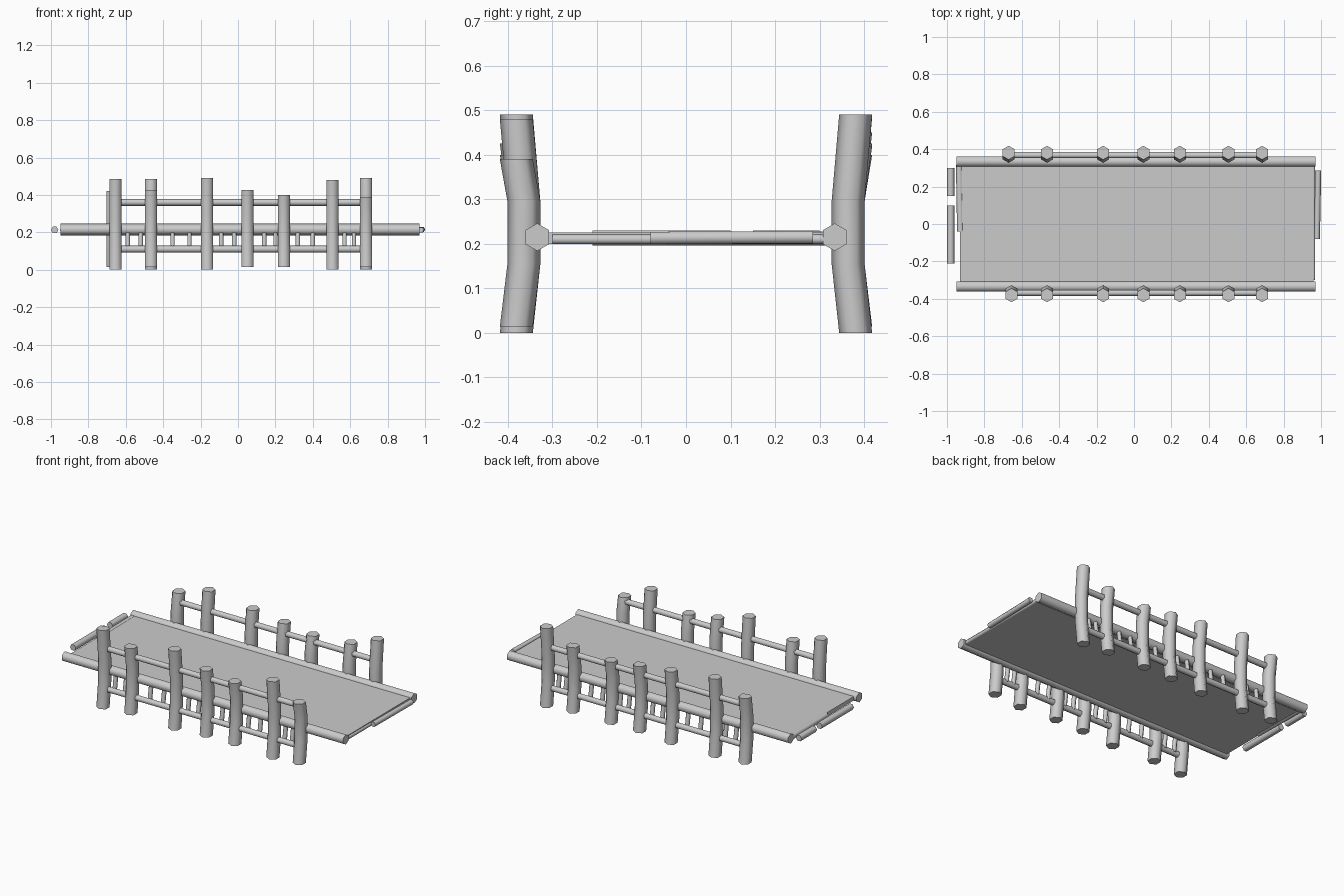
import bpy, bmesh, math
from mathutils import Vector

cube = bpy.data.objects.get("Cube")
if cube:
    bpy.data.objects.remove(cube, do_unlink=True)

wood = bpy.data.materials.new("plain grey")
wood.use_nodes = True
GREY = (0.6, 0.6, 0.6, 1)
wood.diffuse_color = GREY
wood.node_tree.nodes["Principled BSDF"].inputs["Base Color"].default_value = GREY

X, Y, Z = Vector((1, 0, 0)), Vector((0, 1, 0)), Vector((0, 0, 1))


def finish(name, bm):
    """Turn a bmesh into a shaded object."""
    bmesh.ops.recalc_face_normals(bm, faces=bm.faces)
    mesh = bpy.data.meshes.new(name)
    bm.to_mesh(mesh)
    bm.free()
    mesh.materials.append(wood)
    obj = bpy.data.objects.new(name, mesh)
    bpy.context.collection.objects.link(obj)
    bpy.ops.object.select_all(action='DESELECT')
    obj.select_set(True)
    bpy.context.view_layer.objects.active = obj
    bpy.ops.object.shade_smooth_by_angle(angle=math.radians(65))
    return obj


def log(name, path, radius, u, v, sides=6):
    """Six-sided log along a path; its corners point along u."""
    bm = bmesh.new()
    rings = []
    for p in path:
        angles = [math.tau * i / sides for i in range(sides)]
        rings.append([bm.verts.new(Vector(p) + radius * (u * math.cos(a) + v * math.sin(a)))
                      for a in angles])
    for a, b in zip(rings, rings[1:]):
        for i in range(sides):
            j = (i + 1) % sides
            bm.faces.new((a[i], a[j], b[j], b[i]))
    bm.faces.new(rings[0])
    bm.faces.new(rings[-1])
    return finish(name, bm)


# Deck slab
bm = bmesh.new()
bmesh.ops.create_cube(bm, size=1)
for vert in bm.verts:
    vert.co = Vector((vert.co.x * 1.89 + 0.015, vert.co.y * 0.64, vert.co.z * 0.025 + 0.2125))
finish("deck", bm)

# Post positions and top heights for each side
posts = {
    "front": (-1, [(-0.655, 0.485), (-0.465, 0.425), (-0.165, 0.49), (0.05, 0.425),
                   (0.245, 0.40), (0.505, 0.48), (0.685, 0.39)]),
    "back": (1, [(-0.67, 0.42), (-0.465, 0.485), (-0.165, 0.45), (0.05, 0.425),
                 (0.245, 0.40), (0.505, 0.42), (0.685, 0.49)]),
}
baluster_x = [-0.59, -0.52, -0.35, -0.26, -0.09, -0.02,
              0.14, 0.20, 0.32, 0.40, 0.57, 0.62]

for side, (s, row) in posts.items():
    # Long edge beam
    log(f"{side}_beam", [(-0.95, s * 0.334, 0.215), (0.97, s * 0.334, 0.215)], 0.031, Z, Y)
    # Bowed posts
    for n, (x, top) in enumerate(row):
        foot = 0.0 if top > 0.43 else 0.014
        path = [(x, s * 0.381, foot), (x, s * 0.364, 0.155),
                (x, s * 0.364, 0.295), (x, s * 0.381, top)]
        log(f"{side}_post_{n + 1}", path, 0.037, Y, X)
    # Upper and lower rails
    for label, z in (("upper", 0.36), ("lower", 0.11)):
        log(f"{side}_{label}_rail", [(row[0][0], s * 0.368, z), (row[-1][0], s * 0.368, z)],
            0.019, Z, Y)
    # Short balusters under the beam
    for n, x in enumerate(baluster_x):
        log(f"{side}_baluster_{n + 1}", [(x, s * 0.36, 0.11), (x, s * 0.345, 0.21)], 0.013, Y, X)

# Loose logs across both ends of the deck
log("right_end_log_short", [(-0.98, 0.15, 0.213), (-0.98, 0.30, 0.213)], 0.02, X, Z)
log("right_end_log_long", [(-0.98, -0.21, 0.213), (-0.98, 0.10, 0.213)], 0.02, X, Z)
log("right_inner_log", [(-0.928, -0.04, 0.212), (-0.934, 0.315, 0.212)], 0.018, X, Z)
log("left_end_log", [(0.978, -0.08, 0.213), (0.985, 0.285, 0.215)], 0.016, X, Z)
log("left_inner_log", [(0.957, -0.30, 0.21), (0.957, 0.31, 0.21)], 0.012, X, Z)
